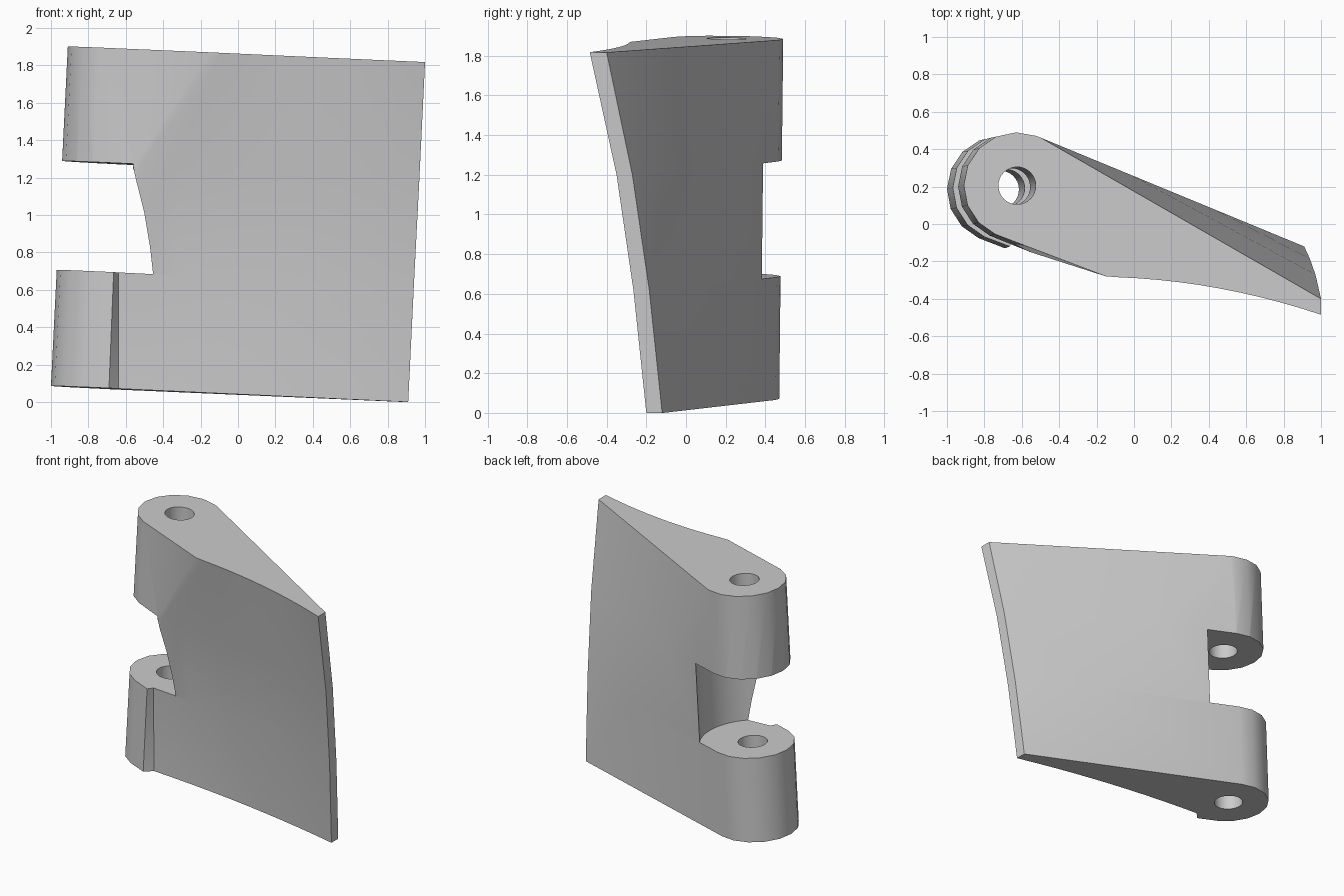
import bpy, bmesh, math
from mathutils import Vector

cube = bpy.data.objects.get("Cube")
if cube:
    bpy.data.objects.remove(cube, do_unlink=True)

grey = bpy.data.materials.new("plain grey")
grey.use_nodes = True
colour = (0.6, 0.6, 0.6, 1)
grey.diffuse_color = colour
grey.node_tree.nodes["Principled BSDF"].inputs["Base Color"].default_value = colour

# Slightly leaning hinge axis
AXIS = Vector((0.09, 0.02, 1.815))
BASE = Vector((-0.715, 0.185, 0.077))
RADIUS = 0.285
ARC_STEPS, FRONT_STEPS = 8, 10
# Plan ends of the diagonal crease across the back
CREASE_LOW, CREASE_HIGH = Vector((0.91, -0.12)), Vector((-0.5, 0.462))


def level(x, y, t):
    """Put a plan point on the tilted plane at fraction t of the height."""
    return Vector((x, y, 0.041 + 1.819 * t - 0.047 * x - 0.01 * y))


def section(t, ridge, step, tip_front, tip_back, hollow):
    """Outline: round hinge, ridge, hollow front, blunt tip, creased back."""
    centre = BASE + AXIS * t
    first, last = 69, 246
    plan = []
    for i in range(ARC_STEPS + 1):
        a = math.radians(first + (last - first) * i / ARC_STEPS)
        plan.append((centre.x + RADIUS * math.cos(a), centre.y + RADIUS * math.sin(a)))
    plan.append(ridge)
    for i in range(FRONT_STEPS + 1):
        u = i / FRONT_STEPS
        x = step[0] + (tip_front[0] - step[0]) * u
        y = step[1] + (tip_front[1] - step[1]) * u + hollow * 4 * u * (1 - u)
        plan.append((x, y))
    plan.append(tip_back)
    plan.append(CREASE_LOW.lerp(CREASE_HIGH, max(t, 0.01)))
    return [level(x, y, t) for x, y in plan]


sections = [
    section(0.0, (-0.69, -0.13), (-0.64, -0.075), (0.91, -0.20), (0.91, -0.12), 0.035),
    section(0.34, (-0.665, -0.12), (-0.64, -0.08), (0.94, -0.265), (0.94, -0.185), 0.045),
    section(0.66, (-0.555, -0.15), (-0.52, -0.155), (0.97, -0.35), (0.97, -0.27), 0.045),
    section(1.0, (-0.15, -0.28), (-0.08, -0.285), (1.0, -0.485), (1.0, -0.40), 0.04),
]

# Lofted wedge body
bm = bmesh.new()
rings = [[bm.verts.new(p) for p in s] for s in sections]
n = len(rings[0])
sides = []
for low, high in zip(rings, rings[1:]):
    for i in range(n):
        j = (i + 1) % n
        sides.append(bm.faces.new((low[i], low[j], high[j], high[i])))
bm.faces.new(rings[0])
bm.faces.new(rings[-1])
bmesh.ops.triangulate(bm, faces=sides)
bmesh.ops.recalc_face_normals(bm, faces=bm.faces)
mesh = bpy.data.meshes.new("hinge_wedge")
bm.to_mesh(mesh)
bm.free()
mesh.materials.append(grey)
body = bpy.data.objects.new("hinge_wedge", mesh)
bpy.context.collection.objects.link(body)


def cut_cylinder(name, radius, start, end, sides):
    """Remove a cylinder along the hinge axis between two height fractions."""
    bpy.ops.mesh.primitive_cylinder_add(
        vertices=sides, radius=radius, depth=AXIS.length * (end - start),
        location=BASE + AXIS * (start + end) / 2,
        rotation=AXIS.to_track_quat("Z", "Y").to_euler())
    cutter = bpy.context.object
    cutter.name = name
    cutter.hide_render = True
    cutter.data.materials.append(grey)
    bpy.context.view_layer.objects.active = body
    mod = body.modifiers.new(name, "BOOLEAN")
    mod.operation = "DIFFERENCE"
    mod.solver = "EXACT"
    mod.object = cutter
    bpy.ops.object.modifier_apply(modifier=mod.name)
    bpy.data.objects.remove(cutter, do_unlink=True)


# Knuckle gap and pin hole
cut_cylinder("knuckle_gap", 0.36, 0.339, 0.66, 48)
cut_cylinder("pin_hole", 0.1, -0.2, 1.2, 32)

bpy.ops.object.select_all(action="DESELECT")
body.select_set(True)
bpy.context.view_layer.objects.active = body
bpy.ops.object.shade_smooth_by_angle(angle=math.radians(30))
